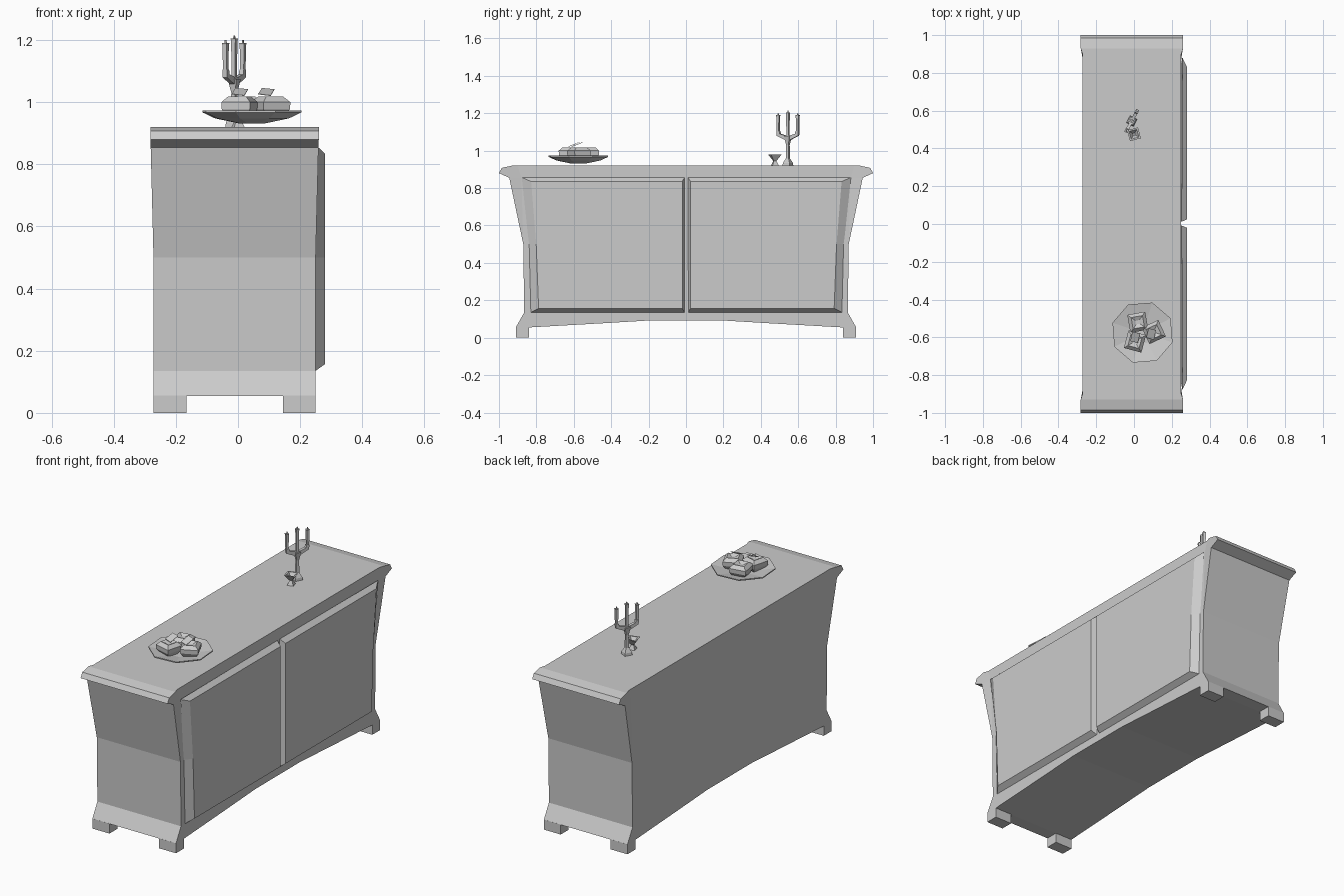
import bpy, bmesh, math
from mathutils import Vector, Matrix

if "Cube" in bpy.data.objects:
    bpy.data.objects.remove(bpy.data.objects["Cube"])


def make(name, verts, faces):
    me = bpy.data.meshes.new(name)
    me.from_pydata([tuple(v) for v in verts], [], faces)
    bm = bmesh.new()
    bm.from_mesh(me)
    bmesh.ops.recalc_face_normals(bm, faces=bm.faces)
    bm.to_mesh(me)
    bm.free()
    ob = bpy.data.objects.new(name, me)
    bpy.context.collection.objects.link(ob)
    return ob


def prism(name, a, b):
    """Join two matching loops into a closed solid."""
    n = len(a)
    faces = [tuple(range(n)), tuple(range(n, 2 * n))]
    faces += [(i, (i + 1) % n, n + (i + 1) % n, n + i) for i in range(n)]
    return make(name, list(a) + list(b), faces)


def box(name, x0, x1, y0, y1, z0, z1):
    loop = lambda z: [(x0, y0, z), (x1, y0, z), (x1, y1, z), (x0, y1, z)]
    return prism(name, loop(z0), loop(z1))


def lathe(name, x, y, rings, n, turn=0):
    """Stack of n-sided rings given as (radius, z)."""
    verts = [(x + r * math.cos(turn + i * math.tau / n),
              y + r * math.sin(turn + i * math.tau / n), z)
             for r, z in rings for i in range(n)]
    faces = [(k * n + i, k * n + (i + 1) % n, (k + 1) * n + (i + 1) % n, (k + 1) * n + i)
             for k in range(len(rings) - 1) for i in range(n)]
    faces += [tuple(range(n)), tuple(range(len(verts) - n, len(verts)))]
    return make(name, verts, faces)


# cabinet body: half outline (y, z, sideways flare), mirrored in y
FRONT, BACK = 0.25, -0.272
half = [(.90, .92, 0), (.93, .92, .01), (.985, .908, .01), (1.0, .88, .01),
        (.945, .855, .009), (.87, .5, 0), (.865, .135, 0), (.91, .055, 0),
        (.84, .055, 0), (.45, .077, 0), (0.2, .092, 0)]
outline = half + [(-y, z, f) for y, z, f in reversed(half)]
n = len(outline)
verts = [(FRONT + f, y, z) for y, z, f in outline] + [(BACK - f, y, z) for y, z, f in outline]
verts += [(x, y, .855) for x in (FRONT, BACK) for y in (.88, -.88)]
faces = [(i, (i + 1) % n, n + (i + 1) % n, n + i) for i in range(n)]
for side in (0, 1):
    o, j, k = side * n, 2 * n + 2 * side, 2 * n + 2 * side + 1
    m = lambda i: n - 1 - i
    for idx, c in ((lambda i: i, j), (m, k)):
        faces.append(tuple(o + idx(i) for i in range(5)) + (c,))
        faces.append((o + idx(4), o + idx(5), c))
    faces.append((o, j) + tuple(o + i for i in range(5, n - 5)) + (k, o + n - 1))
make("cabinet_body", verts, faces)

# four block feet
for sx, (x0, x1) in (("back", (BACK, -.165)), ("front", (.145, FRONT))):
    for s in (1, -1):
        ys = sorted((s * .84, s * .91))
        box(f"{sx}_foot", x0, x1, *ys, 0, .056)

# two bevelled doors following the flared ends
for s in (1, -1):
    rim = [(.01, .857), (.88, .857), (.842, .5), (.833, .135), (.01, .135)]
    face = [(.022, .835), (.83, .835), (.803, .5), (.79, .157), (.022, .157)]
    rim_x = [.252, .256, .249, .249, .249]
    prism("door", [(x, s * y + .002, z) for x, (y, z) in zip(rim_x, rim)],
          [(.28, s * y + .002, z) for y, z in face])

# octagonal dish
lathe("dish", .045, -.575, [(.04, .931), (.125, .948), (.167, .967), (.167, .973), (.06, .952)],
      8, math.radians(27))

# fruits with a tilted leaf
for i, (x, y, turn) in enumerate([(.02, -.52, 10), (.105, -.572, 25), (.005, -.622, -15)]):
    t = math.radians(turn + 45)
    lathe("fruit", x, y, [(.04, .948), (.066, .977), (.068, 1.0), (.043, 1.018), (.014, 1.008)], 4, t)
    if i < 2:
        y2 = y - .03 if i else y - .1
        prism("leaf", [(x - .04, y2, 1.025), (x + .0, y2 - .01, 1.02),
                       (x + .012, y2 + .04, 1.04), (x - .028, y2 + .05, 1.044)],
              [(x - .04, y2, 1.027), (x + .0, y2 - .01, 1.022),
               (x + .012, y2 + .04, 1.042), (x - .028, y2 + .05, 1.046)])

# candelabra: stem, forked arm, three candles
cx, cy = -.012, .545
d = Vector((.47, .88, 0)).normalized()
w = Vector((-d.y, d.x, 0)) * .008
ang = math.atan2(d.y, d.x) + math.pi / 4
lathe("candelabra_stem", cx, cy, [(.03, .92), (.028, .935), (.012, .958), (.01, 1.03), (.022, 1.075)], 4, ang)
arm = [(-.066, 1.105), (-.064, 1.08), (-.015, 1.058), (.015, 1.058), (.064, 1.08), (.066, 1.105),
       (.05, 1.105), (.046, 1.09), (.01, 1.08), (-.01, 1.08), (-.046, 1.09), (-.05, 1.105)]
pts = [Vector((cx, cy, z)) + d * u for u, z in arm]
prism("candelabra_arm", [p - w for p in pts], [p + w for p in pts])
for k in (-1, 0, 1):
    p = Vector((cx, cy, 0)) + d * (k * .059)
    lift = .015 if k == 0 else 0
    lathe("candle", p.x, p.y, [(.009, 1.07 if k == 0 else 1.1), (.009, 1.11), (.011, 1.185 + lift),
                               (.013, 1.19 + lift)], 4, ang)
    lathe("wick", p.x, p.y, [(.004, 1.19 + lift), (.003, 1.2 + lift)], 4, ang)

# goblet
lathe("goblet", .0, .475, [(.024, .92), (.01, .945), (.042, .98), (.03, .98), (.008, .955)], 4, math.radians(60))
